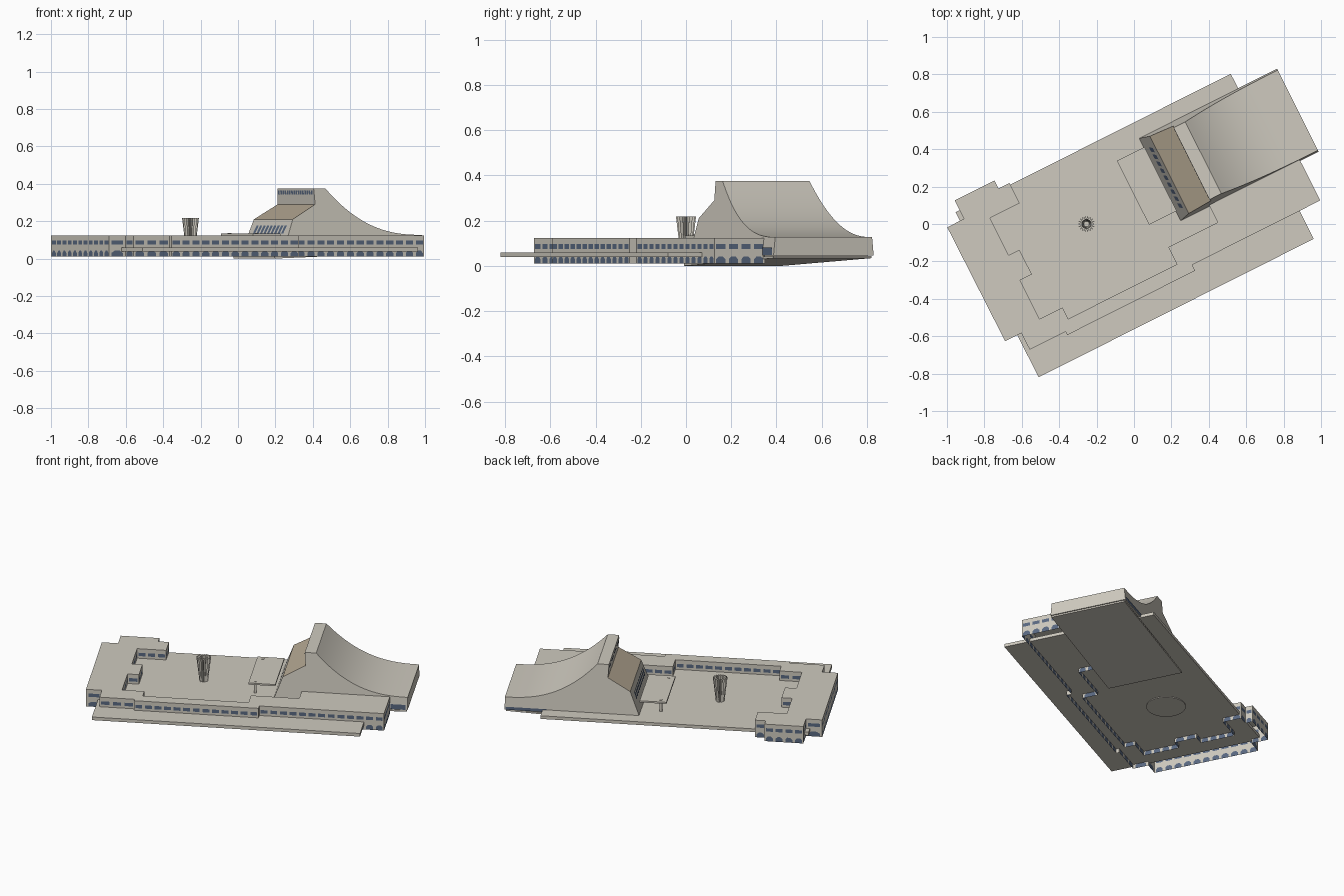
import bpy, bmesh, math
from mathutils import Vector

if "Cube" in bpy.data.objects:
    bpy.data.objects.remove(bpy.data.objects["Cube"])

ANGLE = math.radians(26.7)          # the whole site is turned on the ground
CU, SU = math.cos(ANGLE), math.sin(ANGLE)


def material(name, rgb):
    m = bpy.data.materials.new(name)
    m.diffuse_color = (*rgb, 1)
    m.use_nodes = True
    m.node_tree.nodes["Principled BSDF"].inputs["Base Color"].default_value = m.diffuse_color
    return m


STONE = material("warm_grey_stone", (0.62, 0.59, 0.52))
WOOD = material("tan_cladding", (0.46, 0.39, 0.29))
GLASS = material("blue_glass", (0.10, 0.14, 0.22))
MATS = [STONE, WOOD, GLASS]


def P(u, v, z):
    """Site coordinates (along, across, up) to world."""
    return Vector((u * CU - v * SU, u * SU + v * CU, z))


def finish(name, bm, normals=True):
    if normals:
        bmesh.ops.recalc_face_normals(bm, faces=bm.faces)
    me = bpy.data.meshes.new(name)
    bm.to_mesh(me)
    bm.free()
    for m in MATS:
        me.materials.append(m)
    ob = bpy.data.objects.new(name, me)
    bpy.context.collection.objects.link(ob)
    return ob


def face(bm, pts, mat=0):
    f = bm.faces.new([bm.verts.new(p) for p in pts])
    f.material_index = mat
    return f


def box(name, u0, u1, v0, v1, z0, z1, z0_far=None, z1_far=None):
    """Box whose far (u1) end may sit at other heights."""
    zb = z0 if z0_far is None else z0_far
    zt = z1 if z1_far is None else z1_far
    bm = bmesh.new()
    vs = [bm.verts.new(P(*c)) for c in (
        (u0, v0, z0), (u1, v0, zb), (u1, v1, zb), (u0, v1, z0),
        (u0, v0, z1), (u1, v0, zt), (u1, v1, zt), (u0, v1, z1))]
    for q in ((3, 2, 1, 0), (4, 5, 6, 7), (0, 1, 5, 4),
              (1, 2, 6, 5), (2, 3, 7, 6), (3, 0, 4, 7)):
        bm.faces.new([vs[i] for i in q])
    return finish(name, bm)


# --- plaza deck, sloping slab and round plate below it
box("plaza_deck", -0.824, 0.823, -0.503, 0.485, 0.039, 0.06)
box("sloping_underside_slab", 0.17, 1.05, -0.095, 0.39, 0.0, 0.012, 0.034, 0.044)
bm = bmesh.new()
bmesh.ops.create_cone(bm, cap_ends=True, segments=40, radius1=0.12, radius2=0.12, depth=0.006)
bmesh.ops.translate(bm, verts=bm.verts, vec=(-0.254, 0, 0.037))
finish("round_underside_plate", bm)

# --- low perimeter building: open-bottomed shell with two window rows
OUTLINE = [(-.80, .543), (-.80, .433), (-.90, .433), (-.897, -.25), (-.80, -.25),
           (-.80, -.35), (-.585, -.35), (-.585, -.37), (.18, -.37), (.18, -.335),
           (.946, -.335), (.946, -.085), (.404, -.085), (.404, -.193), (.108, -.193),
           (.108, -.295), (-.542, -.295), (-.542, -.227), (-.679, -.227), (-.679, .005),
           (-.609, .005), (-.609, .152), (-.674, .152), (-.674, .374), (-.496, .374),
           (-.496, .495), (-.562, .495), (-.562, .543)]
Z0, Z1, TOP = 0.01, 0.042, 0.124
BAY = 0.06


def wall(bm, a, b):
    length = math.dist(a, b)
    n = int(length / BAY + 0.3)

    def at(t, z):
        return P(a[0] + (b[0] - a[0]) * t, a[1] + (b[1] - a[1]) * t, z)

    def quad(t0, t1, z0, z1, mat=0):
        face(bm, [at(t0, z0), at(t1, z0), at(t1, z1), at(t0, z1)], mat)

    if n == 0:
        quad(0, 1, Z0, TOP)
        return
    quad(0, 1, Z1, 0.075)
    quad(0, 1, 0.097, TOP)
    for i in range(n):
        t0, t1 = i / n, (i + 1) / n
        d = (t1 - t0)
        l, r, c = t0 + d * 0.14, t1 - d * 0.14, d * 0.2
        # ground floor arch
        quad(t0, l, Z0, Z1)
        quad(r, t1, Z0, Z1)
        face(bm, [at(l, Z0), at(r, Z0), at(r, Z1 - .012), at(r - c, Z1),
                  at(l + c, Z1), at(l, Z1 - .012)], 2)
        face(bm, [at(l, Z1 - .012), at(l + c, Z1), at(l, Z1)])
        face(bm, [at(r, Z1 - .012), at(r, Z1), at(r - c, Z1)])
        # upper floor window
        quad(t0, l, 0.075, 0.097)
        quad(l, r, 0.075, 0.097, 2)
        quad(r, t1, 0.075, 0.097)


bm = bmesh.new()
for i, a in enumerate(OUTLINE):
    if i != 11:                     # the side joined to the hall stays open
        wall(bm, a, OUTLINE[(i + 1) % len(OUTLINE)])
face(bm, [P(u, v, TOP) for u, v in OUTLINE])
finish("perimeter_building", bm, normals=False)

# --- hall with swooping roof: profile swept across, sides leaning inward
V0, V1 = -0.098, 0.398


def inset(z):
    return 0.033 * max(0, z - 0.045) / 0.33


profile = [(0.225, 0.045), (0.287, 0.21), (0.425, 0.29), (0.42, 0.375)]
STEPS = 24
for i in range(STEPS + 1):
    t = i / STEPS
    profile.append((0.49 + 0.566 * t, 0.127 + 0.248 * (1 - t) ** 2.5))
profile.append((1.056, 0.045))
bm = bmesh.new()
near = [bm.verts.new(P(u, V0 + inset(z), z)) for u, z in profile]
far = [bm.verts.new(P(u, V1 - inset(z), z)) for u, z in profile]
n = len(profile)
for i in range(n):
    j = (i + 1) % n
    f = bm.faces.new((near[i], near[j], far[j], far[i]))
    f.material_index = 1 if i == 1 else 0      # clad slope
bm.faces.new(near)
bm.faces.new(far[::-1])
hall = finish("swooping_hall", bm)
bpy.context.view_layer.objects.active = hall
hall.select_set(True)
bpy.ops.object.shade_smooth_by_angle(angle=math.radians(20))

# --- hall windows: thin panes just proud of the wall
bm = bmesh.new()


def front_panes(count, lo, hi, z0, z1, margin, fill, lean=0.0):
    """Row of panes on the front face running between profile points lo and hi."""
    def u_at(z):
        return lo[0] + (hi[0] - lo[0]) * (z - lo[1]) / (hi[1] - lo[1]) - 0.003
    a, b = V0 + margin, V1 - margin
    d = (b - a) / count
    for k in range(count):
        v0 = a + d * (k + (1 - fill) / 2)
        v1 = v0 + d * fill
        face(bm, [P(u_at(z0), v1, z0), P(u_at(z0), v0, z0),
                  P(u_at(z1), v0 - lean, z1), P(u_at(z1), v1 - lean, z1)], 2)


front_panes(9, profile[0], profile[1], 0.135, 0.178, 0.06, 0.62, 0.012)
front_panes(16, profile[2], profile[3], 0.343, 0.364, 0.04, 0.72)
for v, u0, u1, z0, z1 in ((V0 - .002, 0.95, 1.045, 0.047, 0.08),
                          (V1 + .002, 0.80, 1.05, 0.047, 0.066)):
    ring = [P(u0, v, z0), P(u1, v, z0), P(u1, v, z1), P(u0, v, z1)]
    face(bm, ring if v < 0 else ring[::-1], 2)
finish("hall_windows", bm, normals=False)

# --- entrance canopy on posts
box("entrance_canopy", 0.07, 0.235, -0.04, 0.343, 0.124, 0.135)
for k, v in enumerate((-0.01, 0.313)):
    box("canopy_post_%d" % (k + 1), 0.10, 0.115, v - .008, v + .008, 0.06, 0.138)

# --- fluted flaring cup
bm = bmesh.new()
FINS = 18


def ring(z, r_out, r_in):
    out = []
    for k in range(FINS * 2):
        r = r_in if k % 2 else r_out
        a = math.pi * k / FINS
        out.append(bm.verts.new((-0.254 + r * math.cos(a), r * math.sin(a), z)))
    return out


rings = [ring(0.06, 0.026, 0.018), ring(0.218, 0.045, 0.031),
         ring(0.218, 0.026, 0.024), ring(0.10, 0.014, 0.014)]
for a, b in zip(rings, rings[1:]):
    for k in range(FINS * 2):
        j = (k + 1) % (FINS * 2)
        bm.faces.new((a[k], a[j], b[j], b[k]))
bm.faces.new(rings[0][::-1])
bm.faces.new(rings[-1])
finish("fluted_cup", bm)
